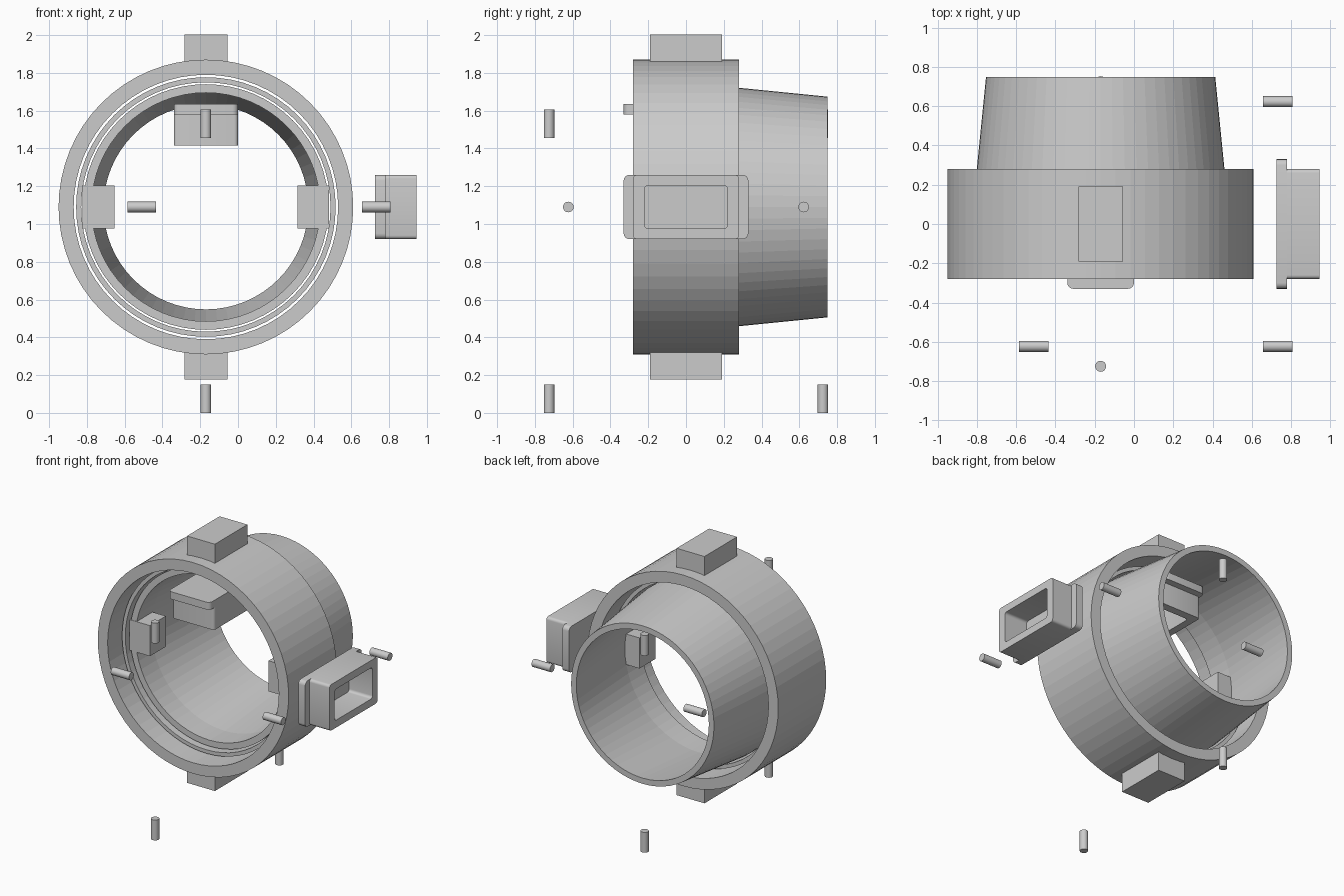
import bpy, bmesh, math
from mathutils import Matrix, Vector

if "Cube" in bpy.data.objects:
    bpy.data.objects.remove(bpy.data.objects["Cube"])

CX, CZ = -0.17, 1.09      # axis of the nested rings (runs along y)
SEGS = 64


def finish(name, bm, smooth=False):
    bmesh.ops.recalc_face_normals(bm, faces=bm.faces)
    me = bpy.data.meshes.new(name)
    bm.to_mesh(me)
    bm.free()
    ob = bpy.data.objects.new(name, me)
    bpy.context.collection.objects.link(ob)
    if smooth:
        bpy.ops.object.select_all(action='DESELECT')
        ob.select_set(True)
        bpy.context.view_layer.objects.active = ob
        bpy.ops.object.shade_smooth_by_angle(angle=math.radians(35))
    return ob


def bridge(bm, a, b):
    n = len(a)
    for i in range(n):
        j = (i + 1) % n
        bm.faces.new((a[i], a[j], b[j], b[i]))


def lathe(name, profile):
    """Spin a closed (radius, y) profile round the ring axis."""
    bm = bmesh.new()
    loops = []
    for r, y in profile:
        loops.append([bm.verts.new((CX + r * math.cos(2 * math.pi * i / SEGS), y,
                                    CZ + r * math.sin(2 * math.pi * i / SEGS)))
                      for i in range(SEGS)])
    for k, lp in enumerate(loops):
        bridge(bm, lp, loops[(k + 1) % len(loops)])
    return finish(name, bm)


def box(name, lo, hi):
    lo, hi = Vector(lo), Vector(hi)
    bm = bmesh.new()
    m = Matrix.Translation((lo + hi) / 2) @ Matrix.Diagonal((*(hi - lo), 1))
    bmesh.ops.create_cube(bm, size=1, matrix=m)
    return finish(name, bm)


def pin(name, centre, along_x):
    bm = bmesh.new()
    m = Matrix.Translation(centre)
    if along_x:
        m = m @ Matrix.Rotation(math.pi / 2, 4, 'Y')
    bmesh.ops.create_cone(bm, cap_ends=True, segments=24, radius1=0.028,
                          radius2=0.028, depth=0.15, matrix=m)
    return finish(name, bm, True)


def socket(name, origin, length, width, out):
    """Flanged rectangular socket lofted from rounded rectangles."""
    L, W, O, P = (Vector(v) for v in (length, width, out, origin))
    bm = bmesh.new()
    loops = []
    for h, a, b, r in ((0, .33, .17, .03), (.055, .33, .17, .03),
                       (.055, .28, .17, .02), (.22, .28, .17, .02),
                       (.22, .22, .115, .02), (.03, .22, .115, .02)):
        lp = []
        for q, (sx, sy) in enumerate(((1, 1), (-1, 1), (-1, -1), (1, -1))):
            for k in range(5):
                t = math.pi / 2 * (q + k / 4)
                u = sx * (a - r) + r * math.cos(t)
                v = sy * (b - r) + r * math.sin(t)
                lp.append(bm.verts.new(P + L * u + W * v + O * h))
        loops.append(lp)
    for p, q in zip(loops, loops[1:]):
        bridge(bm, p, q)
    bm.faces.new(loops[0])
    bm.faces.new(loops[-1])
    return finish(name, bm, True)


# Nested rings and the tapering barrel
lathe("outer_ring", [(.70, -.28), (.78, -.28), (.78, .28), (.70, .28)])
lathe("middle_ring", [(.66, -.13), (.687, -.13), (.687, .13), (.66, .13)])
lathe("barrel", [(.605, -.09), (.65, -.09), (.65, .09), (.584, .75),
                 (.542, .75), (.605, .09)])

# Blocks above and below the outer ring, pads left and right inside the barrel
for s, v, h in ((1, "top", "right"), (-1, "bottom", "left")):
    z = sorted((CZ + s * .77, CZ + s * .912))
    box(v + "_block", (CX - .114, -.19, z[0]), (CX + .114, .19, z[1]))
    x = sorted((CX + s * .485, CX + s * .653))
    box(h + "_pad", (x[0], -.093, CZ - .113), (x[1], .093, CZ + .113))

# Flanged sockets: one beside the rings, one hanging inside
socket("side_socket", (.725, 0, CZ), (0, 1, 0), (0, 0, 1), (1, 0, 0))
socket("inner_socket", (CX, 0, 1.635), (0, 1, 0), (1, 0, 0), (0, 0, -1))

# Loose pins, front and back
for s, side in ((-1, "front"), (1, "back")):
    for z, lvl in ((.075, "lower"), (1.53, "upper")):
        pin(f"{side}_{lvl}_pin", (CX, s * .725, z), False)
    for x, lvl in ((-.51, "left"), (.732, "right")):
        pin(f"{side}_{lvl}_pin", (x, s * .623, CZ), True)
